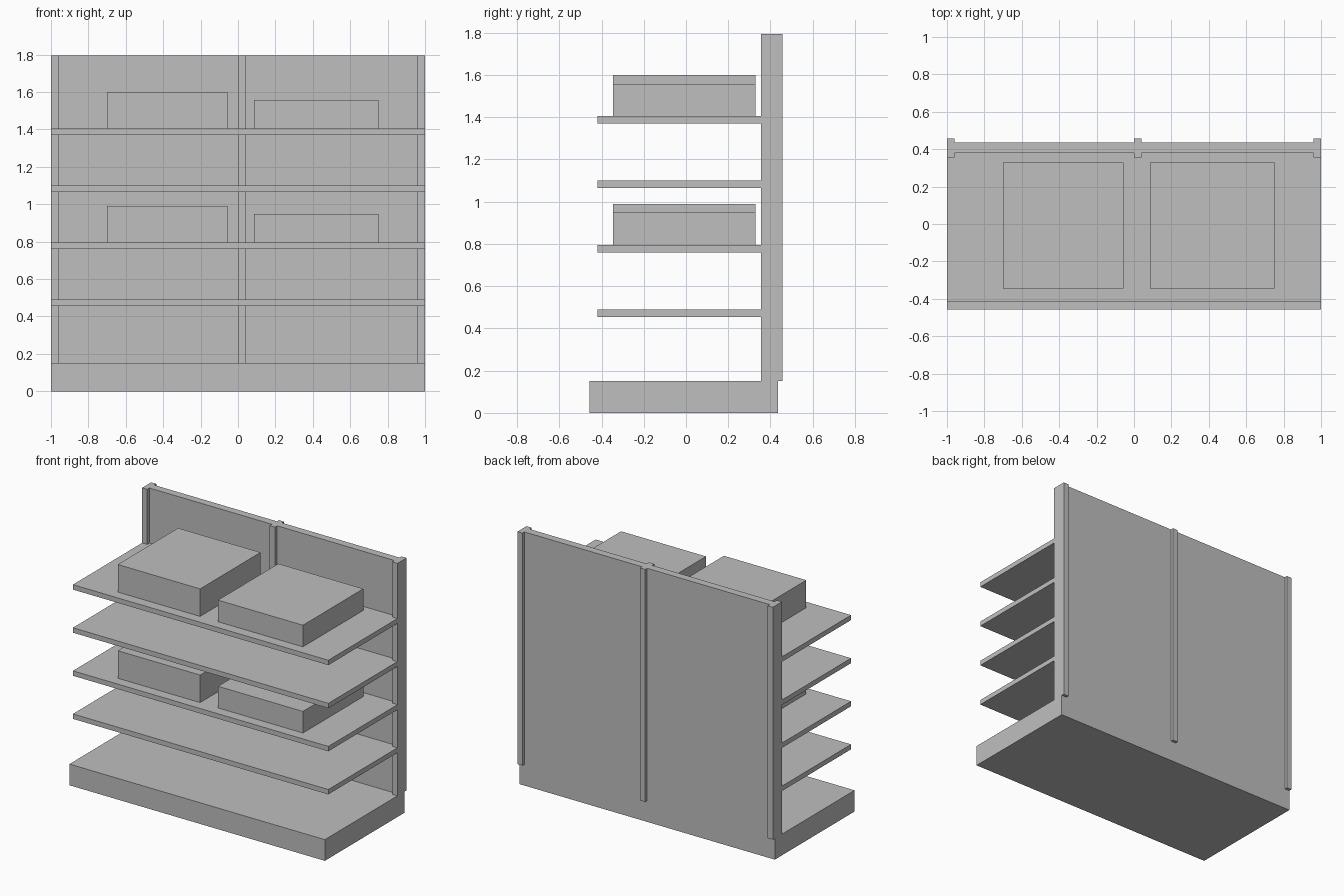
import bpy

old = bpy.data.objects.get("Cube")
if old:
    bpy.data.objects.remove(old, do_unlink=True)

GREY = (0.52, 0.52, 0.52, 1.0)
grey = bpy.data.materials.new("plain grey")
grey.use_nodes = True
grey.diffuse_color = GREY
grey.node_tree.nodes["Principled BSDF"].inputs["Base Color"].default_value = GREY


def block(name, x, y, z):
    """Axis-aligned block from (low, high) ranges."""
    ranges = (x, y, z)
    bpy.ops.mesh.primitive_cube_add(size=1, location=[(a + b) / 2 for a, b in ranges])
    ob = bpy.context.object
    ob.name = name
    ob.scale = [b - a for a, b in ranges]
    bpy.ops.object.transform_apply(location=False, rotation=False, scale=True)
    ob.data.materials.append(grey)
    return ob


TOP, BASE_TOP = 1.795, 0.15
PANEL_FRONT, PANEL_BACK = 0.38, 0.435
SHELF_THICK = 0.035

# Plinth and back panel
block("base", (-1, 1), (-0.457, PANEL_BACK), (0, BASE_TOP))
block("back_panel", (-1, 1), (PANEL_FRONT, PANEL_BACK), (BASE_TOP, TOP))

# Uprights stand proud of the panel on both sides
for name, x in (("right", -1), ("middle", 0), ("left", 0.96)):
    block(name + "_upright", (x, x + 0.04), (0.355, 0.457), (BASE_TOP, TOP))

# Shelves, with two boxes on every second one
for i in range(4):
    top = 0.49 + i * 0.305
    block(f"shelf_{i + 1}", (-1, 1), (-0.418, PANEL_FRONT), (top - SHELF_THICK, top))
    if i % 2:
        block(f"right_box_{i + 1}", (-0.70, -0.055), (-0.345, 0.33), (top, top + 0.195))
        block(f"left_box_{i + 1}", (0.085, 0.75), (-0.345, 0.33), (top, top + 0.153))
